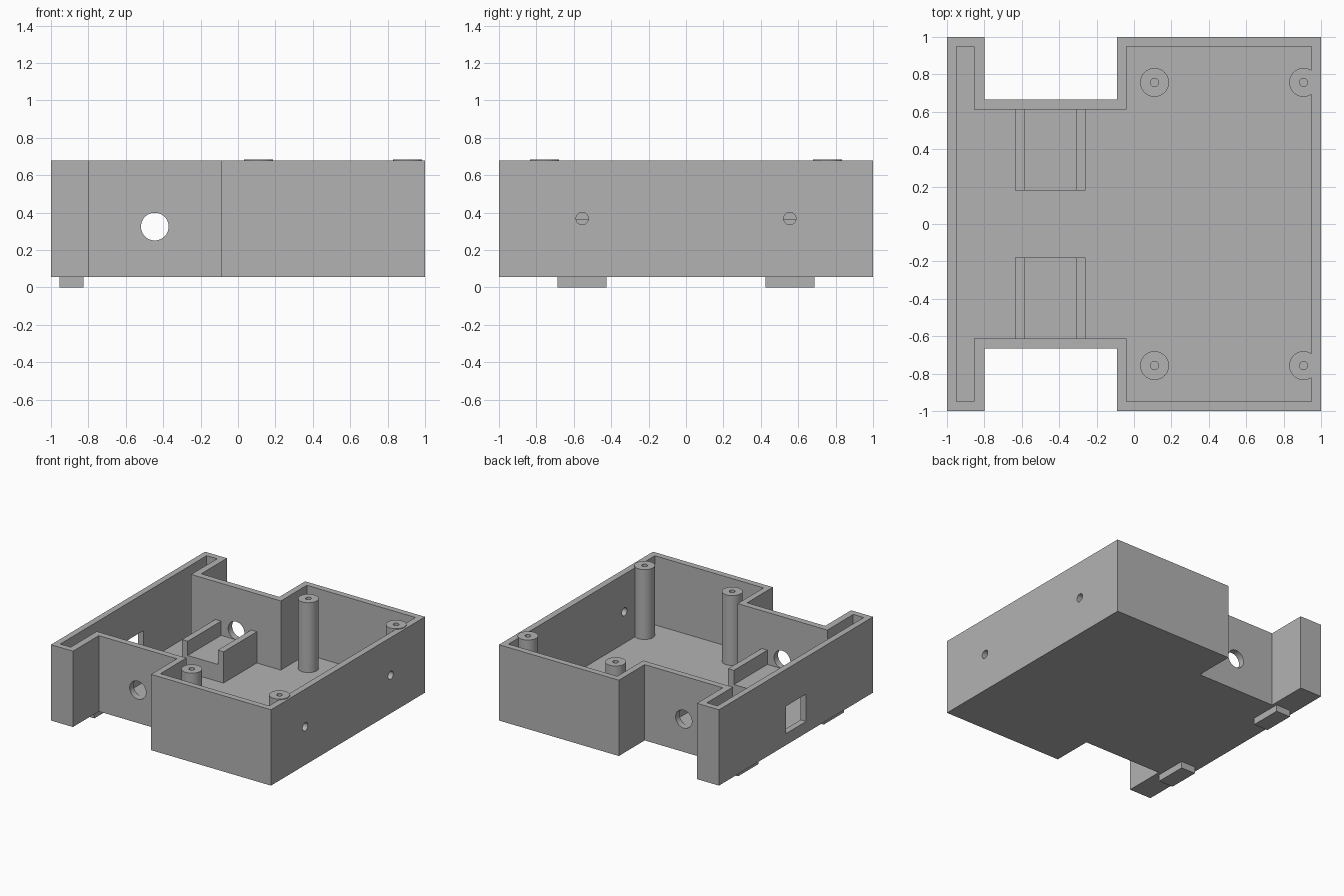
import bpy, bmesh, math
from mathutils import Vector

cube = bpy.data.objects.get("Cube")
if cube:
    bpy.data.objects.remove(cube, do_unlink=True)

grey = bpy.data.materials.new("plain grey")
grey.use_nodes = True
grey.diffuse_color = (0.45, 0.45, 0.45, 1)
grey.node_tree.nodes["Principled BSDF"].inputs["Base Color"].default_value = grey.diffuse_color

BOTTOM, FLOOR, RIM = 0.055, 0.11, 0.678


def prism(name, outline, depth):
    """Extrude a planar outline of 3D points along a depth vector."""
    bm = bmesh.new()
    face = bm.faces.new([bm.verts.new(p) for p in outline])
    top = bmesh.ops.extrude_face_region(bm, geom=[face])["geom"]
    bmesh.ops.translate(bm, vec=depth, verts=[v for v in top if isinstance(v, bmesh.types.BMVert)])
    bmesh.ops.recalc_face_normals(bm, faces=bm.faces)
    mesh = bpy.data.meshes.new(name)
    bm.to_mesh(mesh)
    bm.free()
    mesh.materials.append(grey)
    obj = bpy.data.objects.new(name, mesh)
    bpy.context.collection.objects.link(obj)
    return obj


def box(name, x0, x1, y0, y1, z0, z1):
    return prism(name, [(x0, y0, z0), (x1, y0, z0), (x1, y1, z0), (x0, y1, z0)], (0, 0, z1 - z0))


def cylinder(name, start, end, radius, sides=48):
    start, axis = Vector(start), Vector(end) - Vector(start)
    turn = axis.to_track_quat('Z', 'Y')
    ring = []
    for i in range(sides):
        a = math.tau * i / sides
        ring.append(start + turn @ Vector((radius * math.cos(a), radius * math.sin(a), 0)))
    return prism(name, ring, axis)


def cut(target, cutter):
    cutter.hide_render = True
    mod = target.modifiers.new("cut", 'BOOLEAN')
    mod.operation, mod.solver, mod.object = 'DIFFERENCE', 'EXACT', cutter
    bpy.context.view_layer.objects.active = target
    bpy.ops.object.modifier_apply(modifier=mod.name)
    bpy.data.objects.remove(cutter, do_unlink=True)


def smooth(obj):
    bpy.ops.object.select_all(action='DESELECT')
    obj.select_set(True)
    bpy.context.view_layer.objects.active = obj
    bpy.ops.object.shade_smooth_by_angle(angle=math.radians(30))


def plan(x0, arm, body, x1, y1, waist, z):
    """Notched floor plan, mirrored front to back."""
    half = [(x1, y1), (body, y1), (body, waist), (arm, waist), (arm, y1), (x0, y1)]
    return [(x, y, z) for x, y in half] + [(x, -y, z) for x, y in reversed(half)]


# Notched tray with an open top
tray = prism("tray", plan(-1, -0.8, -0.09, 1, 1, 0.665, BOTTOM), (0, 0, RIM - BOTTOM))
cut(tray, prism("cavity", plan(-0.95, -0.855, -0.04, 0.948, 0.95, 0.613, FLOOR), (0, 0, 1)))

# Holes through the walls
cut(tray, cylinder("waist_hole", (-0.445, -0.8, 0.325), (-0.445, 0.8, 0.325), 0.074))
cut(tray, box("window", -1.1, -0.9, -0.13, 0.13, 0.15, 0.375))
for side in (-1, 1):
    cut(tray, cylinder("screw_hole", (0.9, side * 0.555, 0.368), (1.1, side * 0.555, 0.368), 0.033))
smooth(tray)

for side, word in ((-1, "front"), (1, "back")):
    # Screw posts
    for x, place in ((0.11, "inner"), (0.907, "outer")):
        y = side * 0.757
        post = cylinder(f"{word}_{place}_post", (x, y, FLOOR - 0.02), (x, y, 0.684), 0.077)
        cut(post, cylinder("post_bore", (x, y, FLOOR), (x, y, 0.8), 0.022, 24))
        smooth(post)

    # U-shaped cradle on the floor
    u = [(-0.635, FLOOR), (-0.258, FLOOR), (-0.258, 0.367), (-0.31, 0.367),
         (-0.31, 0.25), (-0.583, 0.25), (-0.583, 0.367), (-0.635, 0.367)]
    prism(f"{word}_cradle", [(x, side * 0.18, z) for x, z in u], (0, side * 0.434, 0))

    # Feet
    y0, y1 = sorted((side * 0.425, side * 0.688))
    box(f"{word}_foot", -0.955, -0.825, y0, y1, 0, BOTTOM)
